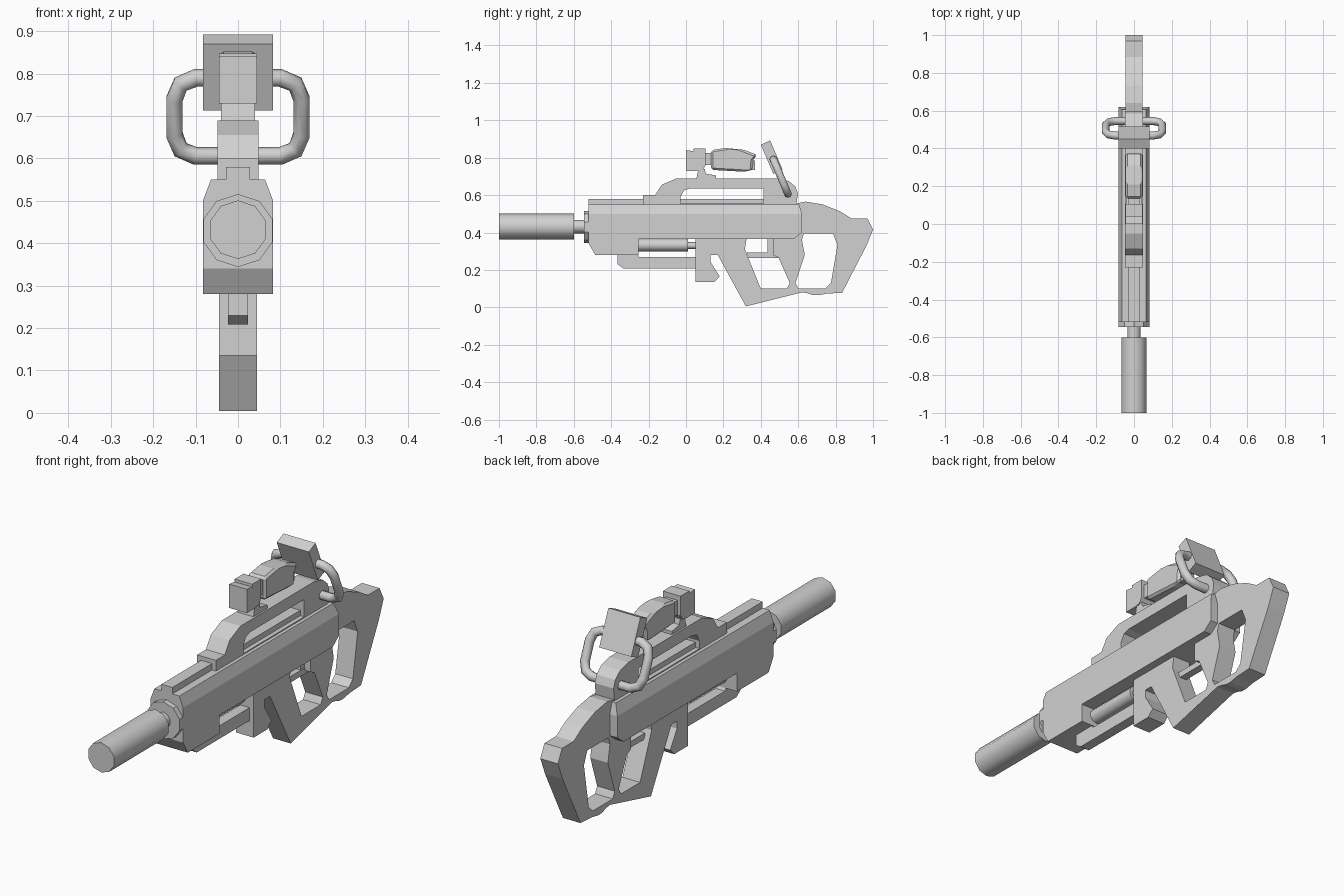
import bpy, bmesh, math
from mathutils import Matrix, Vector

if "Cube" in bpy.data.objects:
    bpy.data.objects.remove(bpy.data.objects["Cube"])

grey = bpy.data.materials.new("light_grey")
grey.diffuse_color = (0.64, 0.64, 0.64, 1)
grey.use_nodes = True
grey.node_tree.nodes["Principled BSDF"].inputs["Base Color"].default_value = grey.diffuse_color


def finish(name, mesh):
    ob = bpy.data.objects.new(name, mesh)
    bpy.context.collection.objects.link(ob)
    mesh.materials.clear()
    mesh.materials.append(grey)
    return ob


def to_mesh(curve):
    tmp = bpy.data.objects.new("tmp", curve)
    bpy.context.collection.objects.link(tmp)
    dg = bpy.context.evaluated_depsgraph_get()
    mesh = bpy.data.meshes.new_from_object(tmp.evaluated_get(dg))
    bpy.data.objects.remove(tmp)
    return mesh


def prism(name, half, outline, *holes):
    """Side outline in (y, z), with holes, extruded to x = +-half."""
    cu = bpy.data.curves.new(name, 'CURVE')
    cu.dimensions = '2D'
    cu.fill_mode = 'BOTH'
    cu.extrude = half
    for loop in (outline, *holes):
        sp = cu.splines.new('POLY')
        sp.points.add(len(loop) - 1)
        for p, (y, z) in zip(sp.points, loop):
            p.co = (y, z, 0, 1)
        sp.use_cyclic_u = True
    mesh = to_mesh(cu)
    mesh.transform(Matrix(((0, 0, 1, 0), (1, 0, 0, 0), (0, 1, 0, 0), (0, 0, 0, 1))))
    bm = bmesh.new()
    bm.from_mesh(mesh)
    bmesh.ops.remove_doubles(bm, verts=bm.verts, dist=1e-4)
    bmesh.ops.recalc_face_normals(bm, faces=bm.faces)
    for f in bm.faces:
        f.smooth = False
    bm.to_mesh(mesh)
    bm.free()
    return finish(name, mesh)


def box(name, half, y0, y1, z0, z1):
    return prism(name, half, [(y0, z0), (y1, z0), (y1, z1), (y0, z1)])


def tube(name, r, y0, y1, z, sides=10):
    """Cylinder along y with a corner at the top."""
    bm = bmesh.new()
    bmesh.ops.create_cone(bm, cap_ends=True, segments=sides, radius1=r, radius2=r, depth=y1 - y0)
    bm.transform(Matrix.Translation((0, (y0 + y1) / 2, z)) @ Matrix.Rotation(math.pi / 2, 4, 'X'))
    mesh = bpy.data.meshes.new(name)
    bm.to_mesh(mesh)
    bm.free()
    return finish(name, mesh)


def smooth(ob, angle=40):
    bpy.ops.object.select_all(action='DESELECT')
    ob.select_set(True)
    bpy.context.view_layer.objects.active = ob
    bpy.ops.object.shade_smooth_by_angle(angle=math.radians(angle))


# Barrel
smooth(tube("muzzle_tube", 0.069, -1.0, -0.6, 0.432))
smooth(tube("barrel_neck", 0.036, -0.61, -0.53, 0.432))
tube("barrel_collar", 0.086, -0.545, -0.51, 0.43)

# Main housing, with chamfered upper edges
prism("housing", 0.083, [(-0.52, 0.5), (-0.52, 0.34), (-0.485, 0.28), (-0.255, 0.28), (-0.255, 0.365),
                         (0.575, 0.365), (0.62, 0.4), (0.62, 0.5)])
top = prism("housing_top", 0.083, [(-0.52, 0.5), (0.62, 0.5), (0.605, 0.55), (-0.52, 0.55)])
for v in top.data.vertices:
    if v.co.z > 0.53:
        v.co.x *= 0.77
box("top_rail", 0.028, -0.52, 0.43, 0.54, 0.58)

# Lower frame: front grip, rear grip and stock in one outline
prism("stock_frame", 0.045,
      [(0.05, 0.39), (0.05, 0.135), (0.15, 0.135), (0.18, 0.165), (0.13, 0.245), (0.13, 0.28),
       (0.17, 0.28), (0.32, 0.005), (0.62, 0.08), (0.65, 0.075), (0.68, 0.065), (0.71, 0.065),
       (0.75, 0.073), (0.835, 0.078), (0.965, 0.33), (1.0, 0.415), (0.97, 0.475), (0.885, 0.475),
       (0.82, 0.515), (0.73, 0.55), (0.64, 0.565), (0.59, 0.555), (0.59, 0.39)],
      [(0.325, 0.375), (0.315, 0.31), (0.4, 0.1), (0.54, 0.1), (0.555, 0.13), (0.495, 0.265),
       (0.465, 0.28), (0.465, 0.375)],
      [(0.63, 0.395), (0.785, 0.395), (0.81, 0.335), (0.775, 0.13), (0.745, 0.1), (0.6, 0.1),
       (0.585, 0.13), (0.635, 0.28), (0.62, 0.36)])
box("trigger", 0.015, 0.435, 0.468, 0.28, 0.37)
box("trigger_guard", 0.018, 0.325, 0.5, 0.265, 0.293)

# Underside rod and lower bar
smooth(tube("under_rod", 0.034, -0.26, 0.01, 0.333))
smooth(tube("under_rod_tip", 0.018, 0.0, 0.06, 0.33))
prism("lower_bar", 0.024, [(-0.365, 0.285), (-0.365, 0.23), (-0.335, 0.208), (0.055, 0.208),
                           (0.055, 0.268), (-0.25, 0.268), (-0.26, 0.285)])

# Carry handle with opening
prism("carry_handle", 0.048,
      [(-0.23, 0.545), (-0.23, 0.6), (-0.165, 0.6), (-0.13, 0.655), (-0.05, 0.69), (0.49, 0.69),
       (0.55, 0.675), (0.585, 0.645), (0.598, 0.61), (0.59, 0.545)],
      [(-0.03, 0.555), (-0.03, 0.59), (-0.01, 0.625), (0.02, 0.635), (0.415, 0.635), (0.415, 0.555)])

# Scope: mount, front block, waist and rear body
prism("scope_mount", 0.04, [(0.055, 0.685), (0.065, 0.735), (0.1, 0.74), (0.105, 0.715),
                            (0.16, 0.705), (0.16, 0.685)])
prism("scope_front", 0.045, [(0.0, 0.73), (0.0, 0.84), (0.04, 0.835), (0.04, 0.848), (0.105, 0.848),
                             (0.105, 0.76), (0.09, 0.735), (0.06, 0.73)])
box("scope_waist", 0.03, 0.1, 0.14, 0.76, 0.825)
rear = prism("scope_rear", 0.044, [(0.135, 0.735), (0.135, 0.84), (0.21, 0.852), (0.31, 0.842),
                                   (0.38, 0.815), (0.36, 0.79), (0.355, 0.735), (0.31, 0.725)])
bev = rear.modifiers.new("chamfer", 'BEVEL')
bev.width = 0.01
bev.segments = 1
bev.limit_method = 'ANGLE'
bev.angle_limit = math.radians(60)
box("scope_eyepiece", 0.03, 0.34, 0.37, 0.735, 0.785)

# Tilted rear plate
prism("rear_plate", 0.082, [(0.4, 0.87), (0.45, 0.892), (0.517, 0.735), (0.467, 0.713)])

# Tilted ring around the handle end: rounded rectangle swept with a round section
cu = bpy.data.curves.new("ring", 'CURVE')
cu.dimensions = '3D'
cu.bevel_depth = 0.021
cu.bevel_resolution = 2
hx, z0, z1, r = 0.15, 0.606, 0.79, 0.05
pts = []
for cx, cz, start in ((hx - r, z1 - r, 0), (r - hx, z1 - r, 90), (r - hx, z0 + r, 180), (hx - r, z0 + r, 270)):
    for k in range(3):
        a = math.radians(start + 45 * k)
        x, z = cx + r * math.cos(a), cz + r * math.sin(a)
        pts.append((x, 0.545 - (z - z0) * 0.42, z))
sp = cu.splines.new('POLY')
sp.points.add(len(pts) - 1)
for p, co in zip(sp.points, pts):
    p.co = (*co, 1)
sp.use_cyclic_u = True
smooth(finish("ring", to_mesh(cu)), 50)
